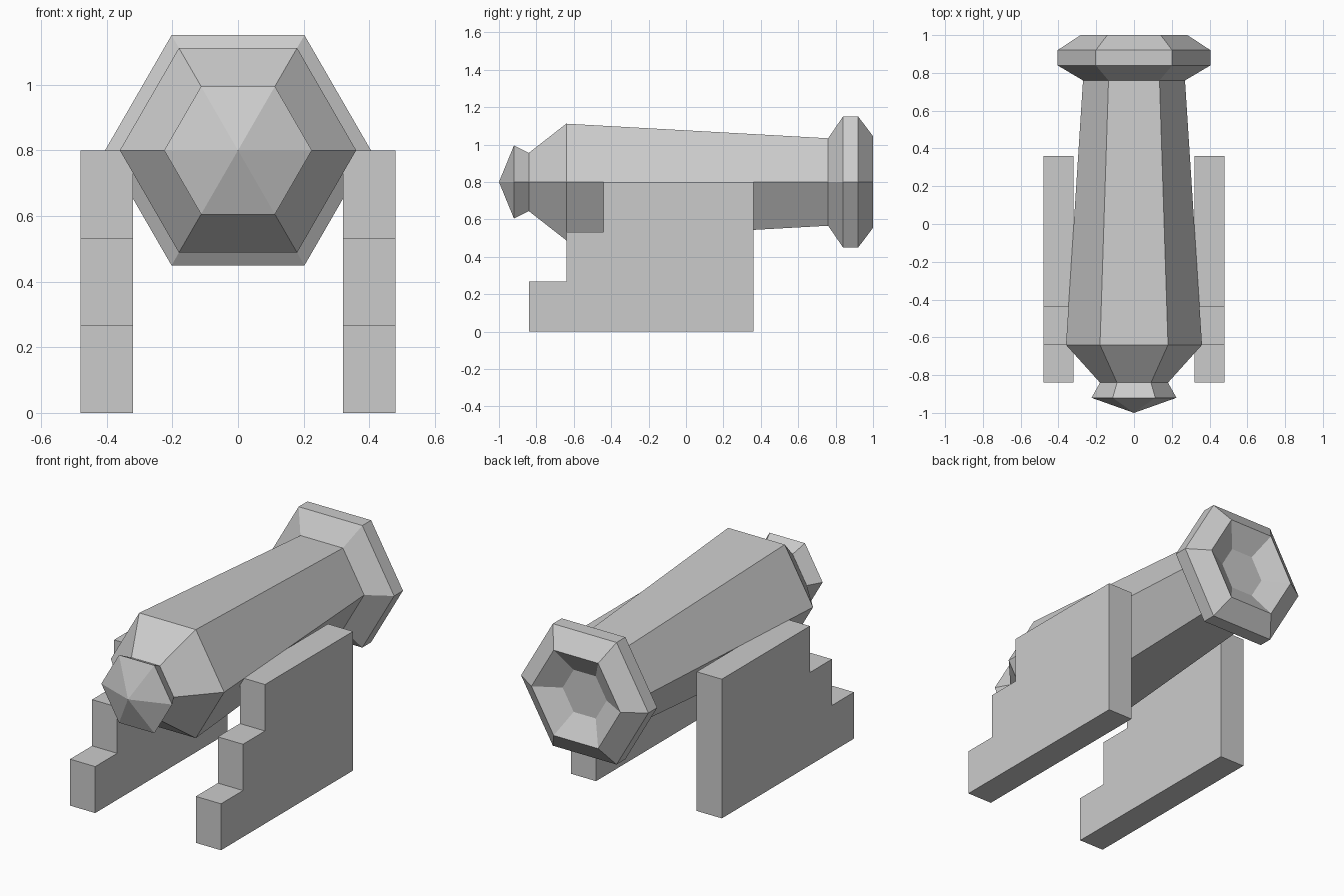
import bpy, bmesh
from math import cos, sin, pi

if "Cube" in bpy.data.objects:
    bpy.data.objects.remove(bpy.data.objects["Cube"])


def finish(bm, name):
    bmesh.ops.recalc_face_normals(bm, faces=bm.faces)
    mesh = bpy.data.meshes.new(name)
    bm.to_mesh(mesh)
    bm.free()
    obj = bpy.data.objects.new(name, mesh)
    bpy.context.collection.objects.link(obj)
    return obj


def turned(name, profile, z, sides=6):
    """Skin rings of (y, radius) along the y axis; radius 0 makes a tip."""
    bm = bmesh.new()
    rings = []
    for y, r in profile:
        n = sides if r else 1
        rings.append([bm.verts.new((r * cos(2 * pi * i / sides), y,
                                    z + r * sin(2 * pi * i / sides)))
                      for i in range(n)])
    for a, b in zip(rings, rings[1:]):
        for i in range(sides):
            j = (i + 1) % sides
            if len(a) == 1:
                bm.faces.new((a[0], b[j], b[i]))
            else:
                bm.faces.new((a[i], a[j], b[j], b[i]))
    bm.faces.new(rings[-1])
    return finish(bm, name)


def slab(name, outline, x0, x1):
    """Extrude a (y, z) outline from x0 to x1."""
    bm = bmesh.new()
    face = bm.faces.new([bm.verts.new((x0, y, z)) for y, z in outline])
    ext = bmesh.ops.extrude_face_region(bm, geom=[face])
    moved = [g for g in ext["geom"] if isinstance(g, bmesh.types.BMVert)]
    bmesh.ops.translate(bm, verts=moved, vec=(x1 - x0, 0, 0))
    return finish(bm, name)


# Barrel: rear knob, neck, tapered tube, flared muzzle and recessed bore
turned("cannon_barrel", [(-1, 0), (-0.92, 0.225), (-0.84, 0.18), (-0.64, 0.36),
                         (0.76, 0.27), (0.84, 0.405), (0.92, 0.405),
                         (1.0, 0.283), (0.92, 0.14)], 0.8)

# Stepped carriage cheeks on both sides
steps = [(-0.84, 0), (0.36, 0), (0.36, 0.8), (-0.44, 0.8), (-0.44, 0.533),
         (-0.64, 0.533), (-0.64, 0.267), (-0.84, 0.267)]
for side, s in (("left", -1), ("right", 1)):
    slab("carriage_cheek_" + side, steps, s * 0.32, s * 0.48)
